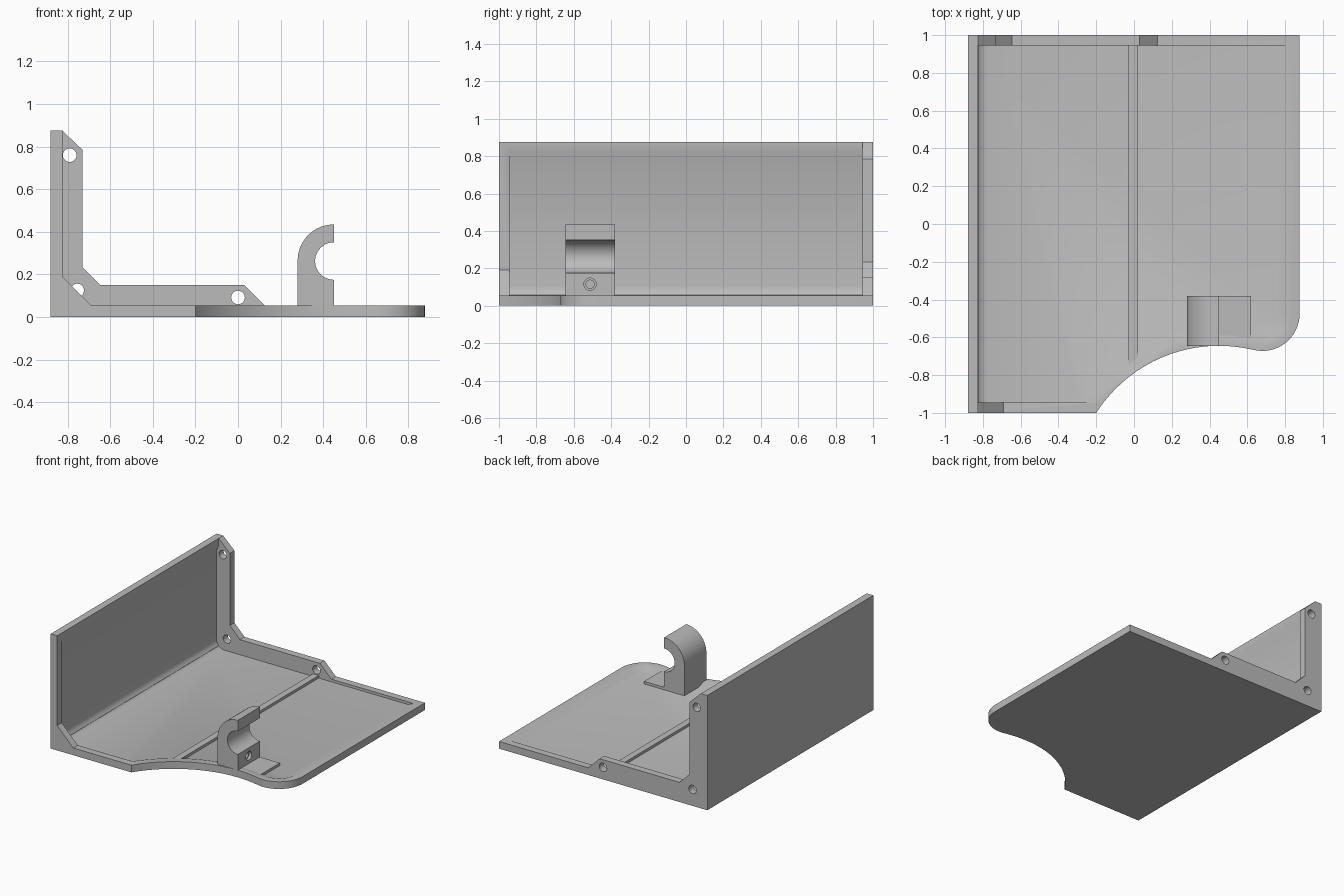
import bpy, bmesh
from math import radians, degrees, sin, cos, asin

default = bpy.data.objects.get("Cube")
if default:
    bpy.data.objects.remove(default, do_unlink=True)

grey = bpy.data.materials.new("plain grey")
grey.use_nodes = True
COLOUR = (0.5, 0.5, 0.5, 1)
grey.diffuse_color = COLOUR
grey.node_tree.nodes["Principled BSDF"].inputs["Base Color"].default_value = COLOUR


def loft(name, loops):
    """Closed solid through a stack of matching loops."""
    bm = bmesh.new()
    rings = [[bm.verts.new(p) for p in loop] for loop in loops]
    n = len(rings[0])
    for a, b in zip(rings, rings[1:]):
        for i in range(n):
            j = (i + 1) % n
            bm.faces.new((a[i], a[j], b[j], b[i]))
    bm.faces.new(rings[0])
    bm.faces.new(rings[-1])
    bmesh.ops.recalc_face_normals(bm, faces=bm.faces)
    mesh = bpy.data.meshes.new(name)
    bm.to_mesh(mesh)
    bm.free()
    mesh.materials.append(grey)
    ob = bpy.data.objects.new(name, mesh)
    bpy.context.collection.objects.link(ob)
    return ob


def prism(name, pts, axis, lo, hi):
    """Extrude a 2D profile along x, y or z."""
    place = {"x": lambda u, v, t: (t, u, v),
             "y": lambda u, v, t: (u, t, v),
             "z": lambda u, v, t: (u, v, t)}[axis]
    return loft(name, [[place(u, v, t) for u, v in pts] for t in (lo, hi)])


def box(name, x0, x1, y0, y1, z0, z1):
    return prism(name, [(x0, y0), (x1, y0), (x1, y1), (x0, y1)], "z", z0, z1)


def arc(cx, cy, r, start, end, steps):
    angles = [radians(start + (end - start) * i / steps) for i in range(steps + 1)]
    return [(cx + r * cos(a), cy + r * sin(a)) for a in angles]


def boolean(ob, tool, operation="DIFFERENCE"):
    tool.hide_render = True
    mod = ob.modifiers.new("cut", "BOOLEAN")
    mod.operation, mod.solver, mod.object = operation, "EXACT", tool
    bpy.context.view_layer.objects.active = ob
    bpy.ops.object.modifier_apply(modifier=mod.name)
    bpy.data.objects.remove(tool, do_unlink=True)


def outline(inset, left, end):
    """Floor outline with rounded front corner and scooped front edge."""
    scoop = 0.7726 + inset
    stop = 180 - degrees(asin((1.4176 - end) / scoop))
    corner = arc(0.68, -0.475, 0.197 - inset, 0, -103.7, 16)
    curve = arc(0.45, -1.4176, scoop, 76.3, stop, 28)
    return [(left, end), (0.877 - inset, end)] + corner + curve[1:] + [(left, -end)]


# Floor plate and side wall
body = prism("floor_and_side_wall", outline(0, -0.88, 1), "z", 0, 0.055)
boolean(body, box("wall_tool", -0.88, -0.825, -1, 1, 0, 0.875), "UNION")

# Shallow recess in the floor, fading out at the right and the scooped edge
levels = [(0.105, 0.035), (0.055, 0.055), (0.015, 0.071)]
boolean(body, loft("floor_recess", [[(x, y, z) for x, y in outline(m, -0.74, 0.945)]
                                    for m, z in levels]))

# Recess in the wall, with a rounded inner corner and a faded top
wall_recess = arc(-0.775, 0.105, 0.07, 180, 270, 8)
wall_recess += [(-0.7, 0.035), (-0.7, 0.86), (-0.809, 0.86), (-0.825, 0.82), (-0.845, 0.77)]
boolean(body, prism("wall_recess", wall_recess, "y", -0.945, 0.945))

# Strip and pad left standing in the recess
strip = box("floor_strip", -0.03, 0.02, -0.74, 0.945, 0.03, 0.0548)
pad = box("hook_pad", 0.28, 0.62, -0.645, -0.38, 0.03, 0.0548)

# Back flange with three bolt holes
flange = prism("back_flange", [(-0.825, 0.055), (-0.825, 0.875), (-0.73, 0.785),
                               (-0.73, 0.235), (-0.645, 0.15), (0.03, 0.15),
                               (0.125, 0.055)], "y", 0.945, 1)
boolean(body, flange, "UNION")
for x, z in [(-0.79, 0.76), (-0.755, 0.125), (0, 0.092)]:
    boolean(body, prism("bolt_hole", arc(x, z, 0.032, 0, 345, 23), "y", 0.9, 1.1))

# Front corner gusset
gusset = prism("front_gusset", [(-0.825, 0.055), (-0.69, 0.055), (-0.825, 0.19)],
               "y", -1, -0.945)

# Hook with a blind stepped screw hole
hook_profile = arc(0.45, 0.265, 0.17, 90, 180, 16) + [(0.28, 0.05), (0.45, 0.05)]
hook_profile += arc(0.45, 0.263, 0.088, 270, 90, 24)
hook = prism("hook", hook_profile, "y", -0.645, -0.38)
for r, depth in [(0.033, 0.02), (0.022, 0.1)]:
    boolean(hook, prism("screw_hole", arc(-0.513, 0.115, r, 0, 345, 23), "x",
                        0.45 - depth, 0.5))

# Smooth the curves, keep the edges sharp
bpy.ops.object.select_all(action="DESELECT")
for ob in (body, strip, pad, gusset, hook):
    ob.select_set(True)
bpy.context.view_layer.objects.active = body
bpy.ops.object.shade_smooth_by_angle(angle=radians(30))
